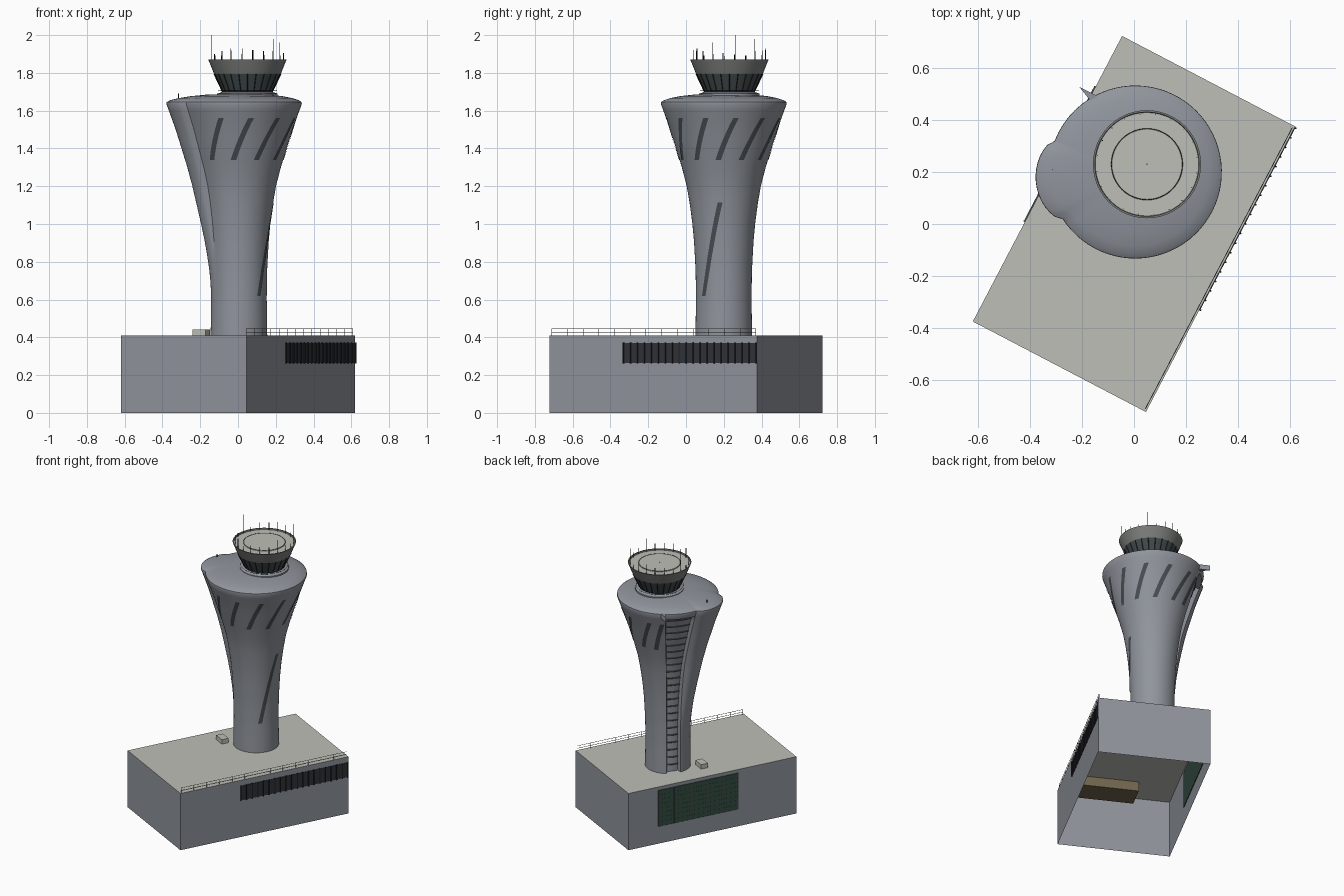
import bpy, bmesh, math, random
from math import sin, cos, pi, radians
from mathutils import Matrix, Vector

cube = bpy.data.objects.get("Cube")
if cube:
    bpy.data.objects.remove(cube)
random.seed(4)


def material(name, r, g, b):
    m = bpy.data.materials.new(name)
    m.use_nodes = True
    m.diffuse_color = (r, g, b, 1)
    m.node_tree.nodes["Principled BSDF"].inputs["Base Color"].default_value = (r, g, b, 1)
    return m


CONCRETE = material("blue_grey_concrete", .28, .30, .335)
ROOF = material("pale_roof", .52, .52, .475)
SLOT = material("dark_slot", .065, .075, .083)
GLASS = material("cab_glass", .055, .07, .073)
CROWN = material("crown_grey", .20, .21, .20)
WINDOW = material("window_dark", .03, .032, .042)
GREEN = material("green_glass", .035, .075, .057)
BROWN = material("brown_panel", .17, .135, .075)
BLACK = material("black_metal", .015, .015, .017)


def finish(name, bm, mats, smooth=False, matrix=None):
    mesh = bpy.data.meshes.new(name)
    bm.to_mesh(mesh)
    bm.free()
    for m in mats:
        mesh.materials.append(m)
    ob = bpy.data.objects.new(name, mesh)
    bpy.context.collection.objects.link(ob)
    if matrix:
        ob.matrix_world = matrix
    if smooth:
        bpy.ops.object.select_all(action='DESELECT')
        ob.select_set(True)
        bpy.context.view_layer.objects.active = ob
        bpy.ops.object.shade_smooth_by_angle(angle=radians(32))
    return ob


def box(bm, lo, hi):
    lo, hi = Vector(lo), Vector(hi)
    m = Matrix.Translation((lo + hi) / 2) @ Matrix.Diagonal((*(hi - lo), 1))
    return bmesh.ops.create_cube(bm, size=1, matrix=m)["verts"]


def rod(bm, a, b, r=.002, sides=5):
    a, b = Vector(a), Vector(b)
    d = b - a
    m = Matrix.Translation((a + b) / 2) @ d.to_track_quat('Z', 'Y').to_matrix().to_4x4()
    bmesh.ops.create_cone(bm, cap_ends=True, segments=sides, radius1=r, radius2=r,
                          depth=d.length, matrix=m)


def polar(c, r, deg, z):
    return Vector((c[0] + r * cos(radians(deg)), c[1] + r * sin(radians(deg)), z))


# ---- Base building: open underneath, turned on plan
TURN = Matrix.Rotation(radians(-27.6), 4, 'Z')
HX, HY, H = .376, .62, .41
bm = bmesh.new()
box(bm, (-HX, -HY, 0), (HX, HY, H))
bm.faces.ensure_lookup_table()
bmesh.ops.delete(bm, geom=[f for f in bm.faces if f.normal.z < -.5], context='FACES_ONLY')
for f in bm.faces:
    f.material_index = int(f.normal.z > .5)
finish("base_building", bm, [CONCRETE, ROOF], matrix=TURN)

# Window band with upright bars
bm = bmesh.new()
box(bm, (HX - .003, -.175, .265), (HX + .003, HY, .37))
finish("window_band", bm, [WINDOW], matrix=TURN)
bm = bmesh.new()
for i in range(20):
    y = -.175 + i * (HY + .17) / 19
    box(bm, (HX, y - .003, .262), (HX + .008, y + .003, .372))
finish("window_bars", bm, [BLACK], matrix=TURN)

# Green glazed wall with its frame grid
bm = bmesh.new()
box(bm, (-HX - .004, -.187, .125), (-HX + .004, .40, .385))
finish("green_wall", bm, [GREEN], matrix=TURN)
bm = bmesh.new()
for i in range(6):
    y = -.187 + i * .587 / 5
    box(bm, (-HX - .006, y - .0015, .125), (-HX, y + .0015, .385))
for i in range(9):
    z = .125 + i * .26 / 8
    box(bm, (-HX - .005, -.187, z - .0007), (-HX, .40, z + .0007))
finish("green_wall_frame", bm, [SLOT], matrix=TURN)

# Panel under the ceiling, roof unit and roof railing
bm = bmesh.new()
box(bm, (-.12, -.57, .34), (HX - .01, -.40, H - .002))
finish("ceiling_panel", bm, [BROWN], matrix=TURN)
bm = bmesh.new()
box(bm, (-.04, -.025, H), (.04, .025, H + .032))
finish("roof_unit", bm, [ROOF], matrix=Matrix.Translation((-.195, .10, 0)) @ TURN)
bm = bmesh.new()
RX = HX - .008
for i in range(14):
    y = -HY + .01 + i * (2 * HY - .02) / 13
    rod(bm, (RX, y, H), (RX, y, H + .035), .0015, 4)
for z in (.427, .445):
    rod(bm, (RX, -HY + .01, z), (RX, HY - .01, z), .0015, 4)
finish("roof_railing", bm, [CROWN], matrix=TURN)

# ---- Flared tower shell with a swelling ear and a recessed slot
C = (.005, .20)
SLOT_A, SLOT_B, EAR_END, SLOT_TOP = 122, 159, 213, 1.60
PROFILE = [(.41, .15), (.6, .147), (.75, .149), (.9, .157), (1.0, .166), (1.1, .179),
           (1.2, .196), (1.3, .222), (1.4, .253), (1.5, .284), (1.6, .32), (1.635, .333)]
DOME = [(1.645, .332), (1.655, .318), (1.666, .285), (1.677, .23), (1.686, .15)]


def base_radius(z):
    for (z0, r0), (z1, r1) in zip(PROFILE, PROFILE[1:]):
        if z <= z1:
            return r0 + (r1 - r0) * (z - z0) / (z1 - z0)
    return PROFILE[-1][1]


def ear(z, deg):
    t = (deg % 360 - SLOT_B) / (EAR_END - SLOT_B)
    if not 0 < t < 1:
        return 0
    s = min(1, max(0, (z - .6) / .65))
    return .052 * s * s * (3 - 2 * s) * sin(pi * t) ** .6


def wall_radius(z, deg):
    return base_radius(z) + ear(z, deg)


angles = [SLOT_A + .1 + i * (SLOT_B - SLOT_A - .2) / 6 for i in range(7)]
angles += [SLOT_B + i * (EAR_END - SLOT_B) / 14 for i in range(15)]
angles += [EAR_END + i * (360 + SLOT_A - EAR_END) / 56 for i in range(1, 57)]
heights = sorted([.41 + i * 1.19 / 24 for i in range(25)] + [SLOT_TOP + .001, 1.635])
bm = bmesh.new()
rows = []
for z in heights:
    recess = .035 if z <= SLOT_TOP + .0005 else 0
    rows.append([bm.verts.new(polar(C, wall_radius(z, a) - (recess if i < 7 else 0), a, z))
                 for i, a in enumerate(angles)])
for z, r in DOME:
    rows.append([bm.verts.new(polar(C, r + ear(1.6, a) * (r / .333) ** 2, a, z)) for a in angles])
for lo, hi in zip(rows, rows[1:]):
    for i in range(len(angles)):
        j = (i + 1) % len(angles)
        bm.faces.new((lo[i], lo[j], hi[j], hi[i]))
bm.faces.new(rows[-1])
finish("tower_shell", bm, [CONCRETE], smooth=True)

# Thin louvre lines across the slot
bm = bmesh.new()
for k in range(22):
    z = .46 + k * .053
    r = base_radius(z) - .033
    a = polar(C, r, SLOT_A + 1, z)
    pts = [polar(C, r, SLOT_A + i * (SLOT_B - SLOT_A) / 6, z) for i in range(7)]
    for p, q in zip(pts, pts[1:]):
        rod(bm, p, q, .004, 4)
finish("slot_louvres", bm, [SLOT])


# Slanted slit windows laid on the shell
def slit(bm, a0, z0, a1, z1, width, n=12):
    pairs = []
    for i in range(n + 1):
        t = i / n
        z, a = z0 + (z1 - z0) * t, a0 + (a1 - a0) * t
        r = wall_radius(z, a) + .003
        half = math.degrees(width / 2 / r)
        pairs.append([bm.verts.new(polar(C, r, a + s * half, z)) for s in (-1, 0, 1)])
    for p, q in zip(pairs, pairs[1:]):
        for k in (0, 1):
            bm.faces.new((p[k], p[k + 1], q[k + 1], q[k]))


bm = bmesh.new()
for k in range(9):
    start = -127 + 30 * k if k < 8 else 106
    slit(bm, start, 1.34, start + (19 if k < 8 else 12), 1.56, .03)
slit(bm, -45, .62, -6, 1.115, .026, 24)
finish("slit_windows", bm, [SLOT])

# Pointed fin beside the slot
bm = bmesh.new()
plan = [(-.10, .39), (-.145, .495), (-.21, .527)]
low = [bm.verts.new((x, y, 1.615)) for x, y in plan]
top = [bm.verts.new((x, y, 1.65)) for x, y in plan]
bm.faces.new(low)
bm.faces.new(top[::-1])
for i in range(3):
    j = (i + 1) % 3
    bm.faces.new((low[i], top[i], top[j], low[j]))
bmesh.ops.recalc_face_normals(bm, faces=bm.faces)
finish("slot_fin", bm, [CONCRETE])

# ---- Control cab: turned profile, coloured by height
K = (.05, .23)
CAB = [(.16, 1.665, 0), (.16, 1.69, 0), (.132, 1.70, 1), (.177, 1.795, 2), (.208, 1.872, 2),
       (.201, 1.872, 2), (.199, 1.863, 3), (.138, 1.863, 3), (.135, 1.868, 3), (.001, 1.868, 3)]
N = 48
bm = bmesh.new()
rings = [[bm.verts.new(polar(K, r, i * 360 / N, z)) for i in range(N)] for r, z, _ in CAB]
for k in range(len(CAB) - 1):
    for i in range(N):
        j = (i + 1) % N
        f = bm.faces.new((rings[k][i], rings[k][j], rings[k + 1][j], rings[k + 1][i]))
        f.material_index = CAB[k][2]
finish("control_cab", bm, [CONCRETE, GLASS, CROWN, ROOF], smooth=True)

# Cab mullions, the rail at its foot and the roof ring
bm = bmesh.new()
for i in range(24):
    rod(bm, polar(K, .133, i * 15, 1.70), polar(K, .178, i * 15, 1.795), .002, 4)
for r, z in ((.155, 1.705), (.137, 1.867)):
    for i in range(N):
        rod(bm, polar(K, r, i * 360 / N, z), polar(K, r, (i + 1) * 360 / N, z), .0012, 4)
finish("cab_mullions", bm, [BLACK])

# Antennas around the cab rim and one on the ear
bm = bmesh.new()
tall = {0: 2.0, 4: 1.93, 9: 1.96, 13: 1.98, 16: 1.93}
for i in range(20):
    a = 170 + i * 18
    rod(bm, polar(K, .194, a, 1.86), polar(K, .194, a, tall.get(i, random.uniform(1.885, 1.925))), .0018)
rod(bm, (-.315, .21, 1.63), (-.315, .21, 1.69), .002)
finish("antennas", bm, [BLACK])
